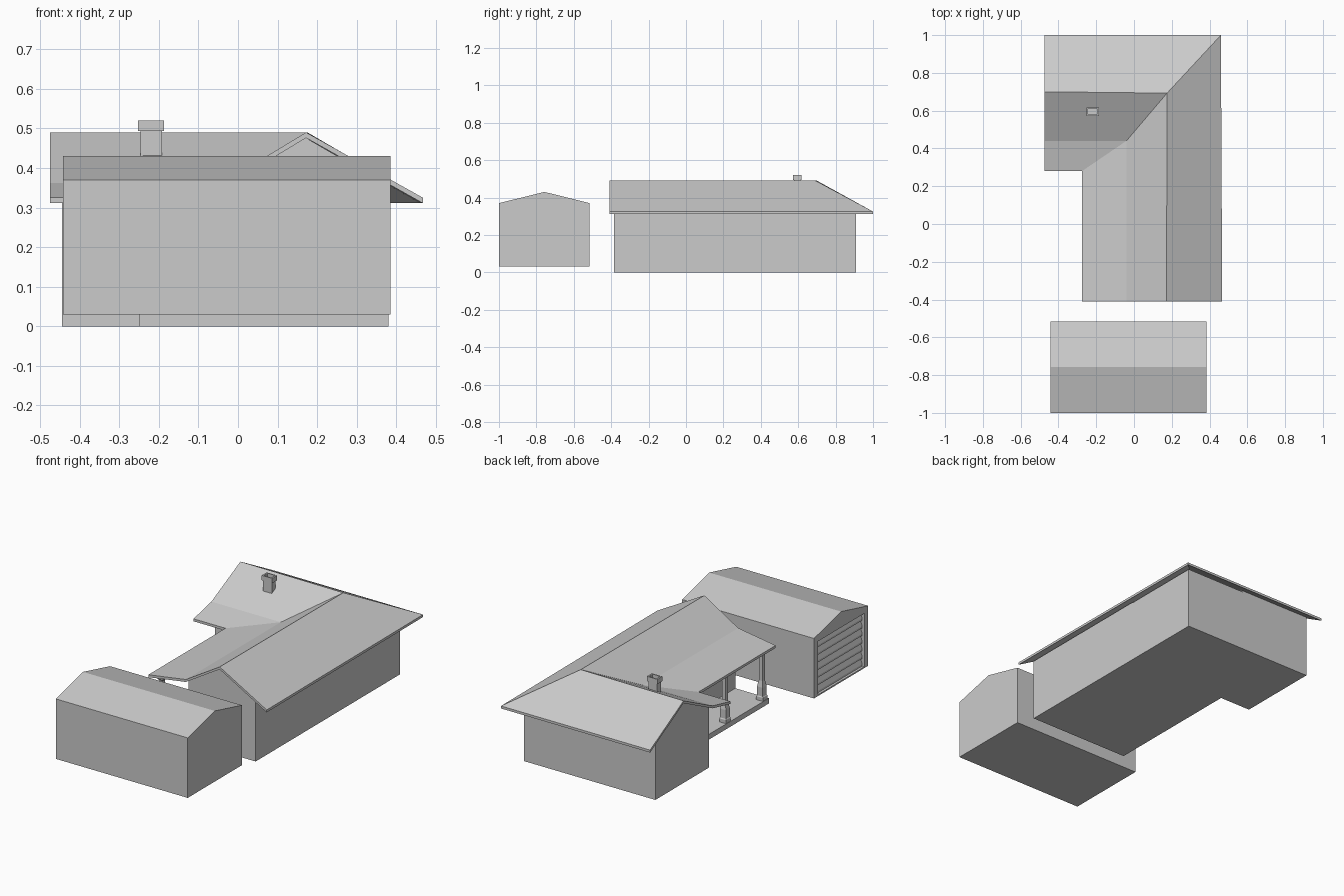
import bpy, bmesh

if "Cube" in bpy.data.objects:
    bpy.data.objects.remove(bpy.data.objects["Cube"])


def finish(name, bm):
    bmesh.ops.recalc_face_normals(bm, faces=bm.faces[:])
    me = bpy.data.meshes.new(name)
    bm.to_mesh(me)
    bm.free()
    ob = bpy.data.objects.new(name, me)
    bpy.context.collection.objects.link(ob)
    return ob


def prism(name, axis, profile, a, b):
    """Extrude a (horizontal, z) profile along x or y from a to b."""
    bm = bmesh.new()
    place = (lambda t, h, z: (t, h, z)) if axis == 'x' else (lambda t, h, z: (h, t, z))
    r0 = [bm.verts.new(place(a, h, z)) for h, z in profile]
    r1 = [bm.verts.new(place(b, h, z)) for h, z in profile]
    bm.faces.new(r0)
    bm.faces.new(r1)
    n = len(profile)
    for i in range(n):
        j = (i + 1) % n
        bm.faces.new((r0[i], r0[j], r1[j], r1[i]))
    return finish(name, bm)


def box(name, x0, x1, y0, y1, z0, z1):
    return prism(name, 'x', [(y0, z0), (y1, z0), (y1, z1), (y0, z1)], x0, x1)


def square_stack(name, cx, cy, levels, aspect=1.0):
    """Stack of square rings (half width, z), closed at both ends."""
    bm = bmesh.new()
    rings = [[bm.verts.new((cx + sx * w, cy + sy * w * aspect, z))
              for sx, sy in ((-1, -1), (1, -1), (1, 1), (-1, 1))] for w, z in levels]
    for r, s in zip(rings, rings[1:]):
        for i in range(4):
            j = (i + 1) % 4
            bm.faces.new((r[i], r[j], s[j], s[i]))
    bm.faces.new(rings[0])
    bm.faces.new(rings[-1])
    return finish(name, bm)


# House walls: two gabled wings and the corner block under the hip
prism("main_wing_walls", 'y',
      [(-0.04, 0), (0.38, 0), (0.38, 0.355), (0.17, 0.477), (-0.04, 0.346)], -0.385, 0.44)
prism("cross_wing_walls", 'x',
      [(0.43, 0), (0.91, 0), (0.91, 0.36), (0.697, 0.477), (0.43, 0.343)], -0.445, 0.0)
box("corner_walls", 0.0, 0.38, 0.44, 0.91, 0, 0.352)

# Porch slab
box("porch_floor", -0.25, -0.04, -0.385, 0.43, 0, 0.03)

# Roof sheet: hip corner, valley and shallower porch skirts
R = {'A': (0.46, 1.0, 0.325), 'B': (0.467, -0.41, 0.325), 'C': (0.172, -0.41, 0.49),
     'D': (0.175, 0.693, 0.49), 'E': (-0.475, 0.70, 0.49), 'F': (-0.475, 1.0, 0.325),
     'G': (-0.475, 0.44, 0.362), 'H': (-0.04, 0.44, 0.362), 'I': (-0.04, -0.41, 0.362),
     'J': (-0.475, 0.28, 0.326), 'K': (-0.275, 0.28, 0.326), 'L': (-0.275, -0.41, 0.326)}
faces = ["ADCB", "AFED", "DEGH", "DHIC", "GJKH", "HKLI"]
thick = 0.014
bm = bmesh.new()
top = {k: bm.verts.new(p) for k, p in R.items()}
low = {k: bm.verts.new((p[0], p[1], p[2] - thick)) for k, p in R.items()}
edges = [(f[i], f[(i + 1) % 4]) for f in faces for i in range(4)]
for f in faces:
    bm.faces.new([top[k] for k in f])
    bm.faces.new([low[k] for k in reversed(f)])
for a, b in edges:
    if (b, a) not in edges:
        bm.faces.new((top[b], top[a], low[a], low[b]))
finish("roof", bm)

# Porch posts: wide pedestal, tapered neck, slim shaft, capital
for i, y in enumerate((-0.355, -0.025, 0.305)):
    square_stack(f"porch_post_{i + 1}", -0.227, y,
                 [(0.021, 0.03), (0.021, 0.05), (0.018, 0.055), (0.018, 0.105), (0.011, 0.14),
                  (0.011, 0.29), (0.017, 0.297), (0.017, 0.325)])

# Chimney shaft and hollow cap
square_stack("chimney", -0.2195, 0.595, [(0.027, 0.40), (0.027, 0.493)], 0.65)
square_stack("chimney_cap", -0.2195, 0.595,
             [(0.033, 0.493), (0.033, 0.52), (0.024, 0.52), (0.024, 0.497)], 0.68)

# Garage body, raised slightly, with a recessed door on the left end
prism("garage_body", 'x',
      [(-1, 0.03), (-0.515, 0.03), (-0.515, 0.37), (-0.757, 0.43), (-1, 0.37)], -0.415, 0.385)
prism("garage_door_frame", 'x',
      [(-1, 0.03), (-1, 0.37), (-0.757, 0.43), (-0.515, 0.37), (-0.515, 0.03), (-0.55, 0.03),
       (-0.55, 0.34), (-0.965, 0.34), (-0.965, 0.03)], -0.442, -0.415)
box("garage_threshold", -0.442, -0.415, -0.965, -0.55, 0.03, 0.038)

# Door slats, each leaning outward at the bottom
count = 7
h = (0.34 - 0.038) / count
for i in range(count):
    z = 0.038 + i * h
    prism(f"garage_door_slat_{i + 1}", 'y',
          [(-0.415, z), (-0.429, z), (-0.429, z + h * 0.25), (-0.418, z + h), (-0.415, z + h)],
          -0.965, -0.55)
